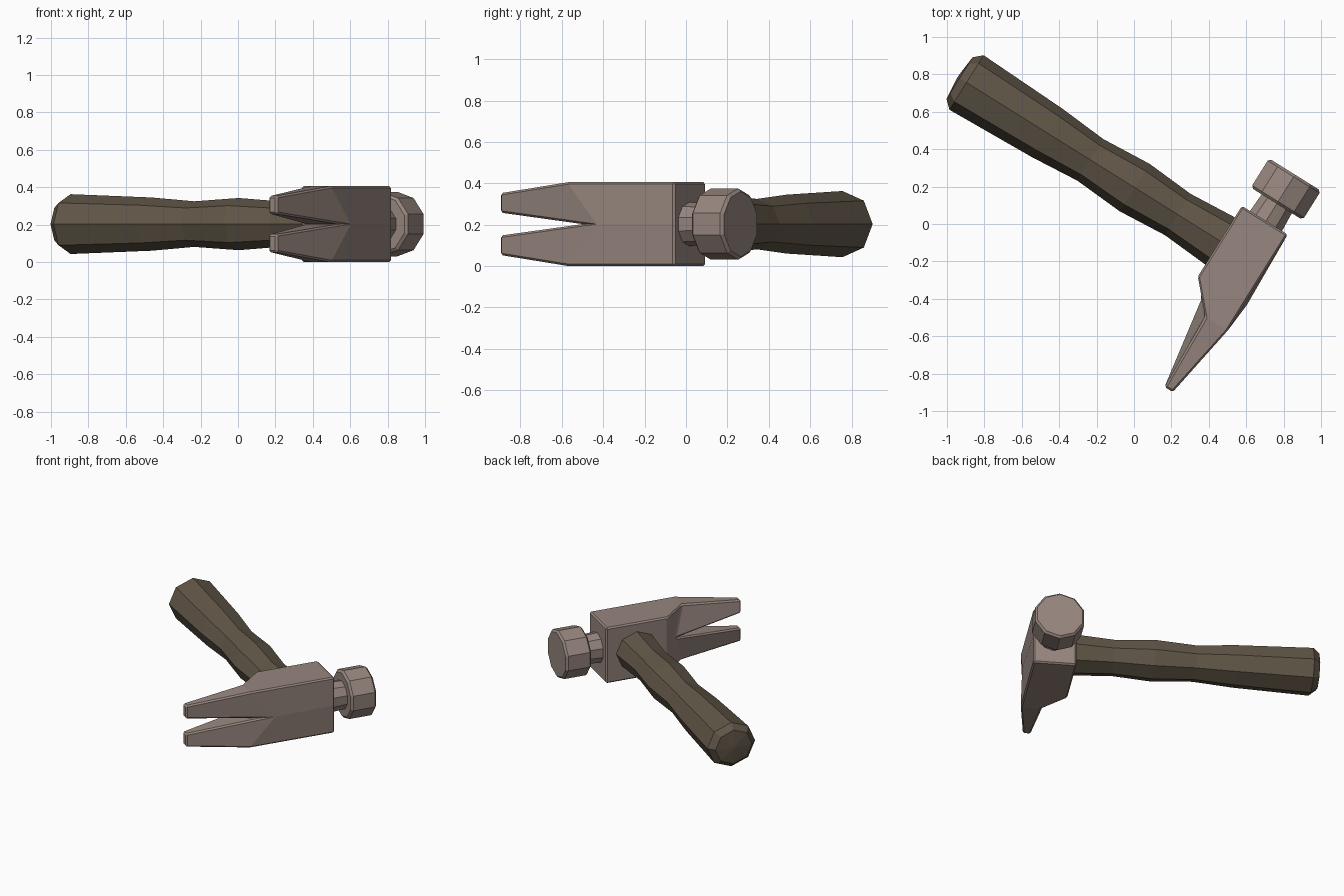
import bpy, bmesh
from math import sin, cos, pi, radians

if "Cube" in bpy.data.objects:
    bpy.data.objects.remove(bpy.data.objects["Cube"])

MID = 0.203          # height of the hammer's centre plane
TURN = radians(-32)  # local x runs along the handle, local y along the head


def material(name, rgb):
    m = bpy.data.materials.new(name)
    m.diffuse_color = (*rgb, 1)
    m.use_nodes = True
    m.node_tree.nodes["Principled BSDF"].inputs["Base Color"].default_value = m.diffuse_color
    return m


STEEL = material("steel", (0.31, 0.24, 0.21))
WOOD = material("wood", (0.12, 0.095, 0.065))


def add_object(name, bm, mat):
    bmesh.ops.recalc_face_normals(bm, faces=bm.faces)
    me = bpy.data.meshes.new(name)
    bm.to_mesh(me)
    bm.free()
    me.materials.append(mat)
    ob = bpy.data.objects.new(name, me)
    ob.location.z = MID
    ob.rotation_euler.z = TURN
    bpy.context.collection.objects.link(ob)
    return ob


def loft(name, stations, sides, place, mat):
    """Skin rings of (position, radius); place maps (position, side, z) to a point."""
    bm = bmesh.new()
    rings = []
    for p, r in stations:
        rings.append([bm.verts.new(place(p, r * sin(2 * pi * i / sides), r * cos(2 * pi * i / sides)))
                      for i in range(sides)])
    for a, b in zip(rings, rings[1:]):
        for i in range(sides):
            j = (i + 1) % sides
            bm.faces.new((a[i], a[j], b[j], b[i]))
    # fan both ends so they stay clean
    bm.faces.new(rings[0])
    bm.faces.new(rings[-1])
    return add_object(name, bm, mat)


# Wavy eight-sided grip with a domed butt
loft("handle",
     [(-1.216, 0.012), (-1.204, 0.132), (-1.16, 0.172), (-0.65, 0.153), (-0.38, 0.131),
      (-0.10, 0.15), (0.17, 0.13), (0.44, 0.149), (0.52, 0.149)],
     8, lambda p, s, z: (p, 0.167 + s, z * 0.93), WOOD)

# Ten-sided neck and striking face
loft("neck", [(0.34, 0.106), (0.39, 0.106), (0.53, 0.098)],
     10, lambda p, s, z: (0.59 + s, p, z), STEEL)
loft("striking_face", [(0.496, 0.156), (0.51, 0.172), (0.666, 0.172), (0.68, 0.158)],
     10, lambda p, s, z: (0.59 + s, p, z), STEEL)

# Head block and forked claw: upper half, mirrored down
outer = [(0.727, 0.388, MID), (0.438, 0.388, MID), (0.438, -0.057, MID), (0.587, -0.22, MID),
         (0.6, -0.652, 0.15), (0.652, -0.652, 0.15), (0.727, -0.22, MID)]
inner = [(0.727, 0.388, 0), (0.438, 0.388, 0), (0.438, -0.057, 0), (0.514, -0.14, 0),
         (0.6, -0.652, 0.055), (0.652, -0.652, 0.055), (0.727, -0.14, 0)]
bm = bmesh.new()
o = [bm.verts.new(c) for c in outer]
n = [bm.verts.new(c) for c in inner]
for i in range(7):
    j = (i + 1) % 7
    bm.faces.new((o[i], o[j], n[j], n[i]))
bm.faces.new((o[0], o[1], o[2], o[3], o[6]))
bm.faces.new(o[3:7])
bm.faces.new(n[3:7])
bmesh.ops.mirror(bm, geom=bm.verts[:] + bm.edges[:] + bm.faces[:], axis='Z', merge_dist=0.0001)
bmesh.ops.remove_doubles(bm, verts=bm.verts, dist=0.0001)
bmesh.ops.dissolve_limit(bm, angle_limit=radians(1), verts=bm.verts, edges=bm.edges)
head = add_object("claw_head", bm, STEEL)
bev = head.modifiers.new("edge_bevel", 'BEVEL')
bev.width = 0.01
bev.segments = 1
bev.limit_method = 'ANGLE'
bev.angle_limit = radians(35)
